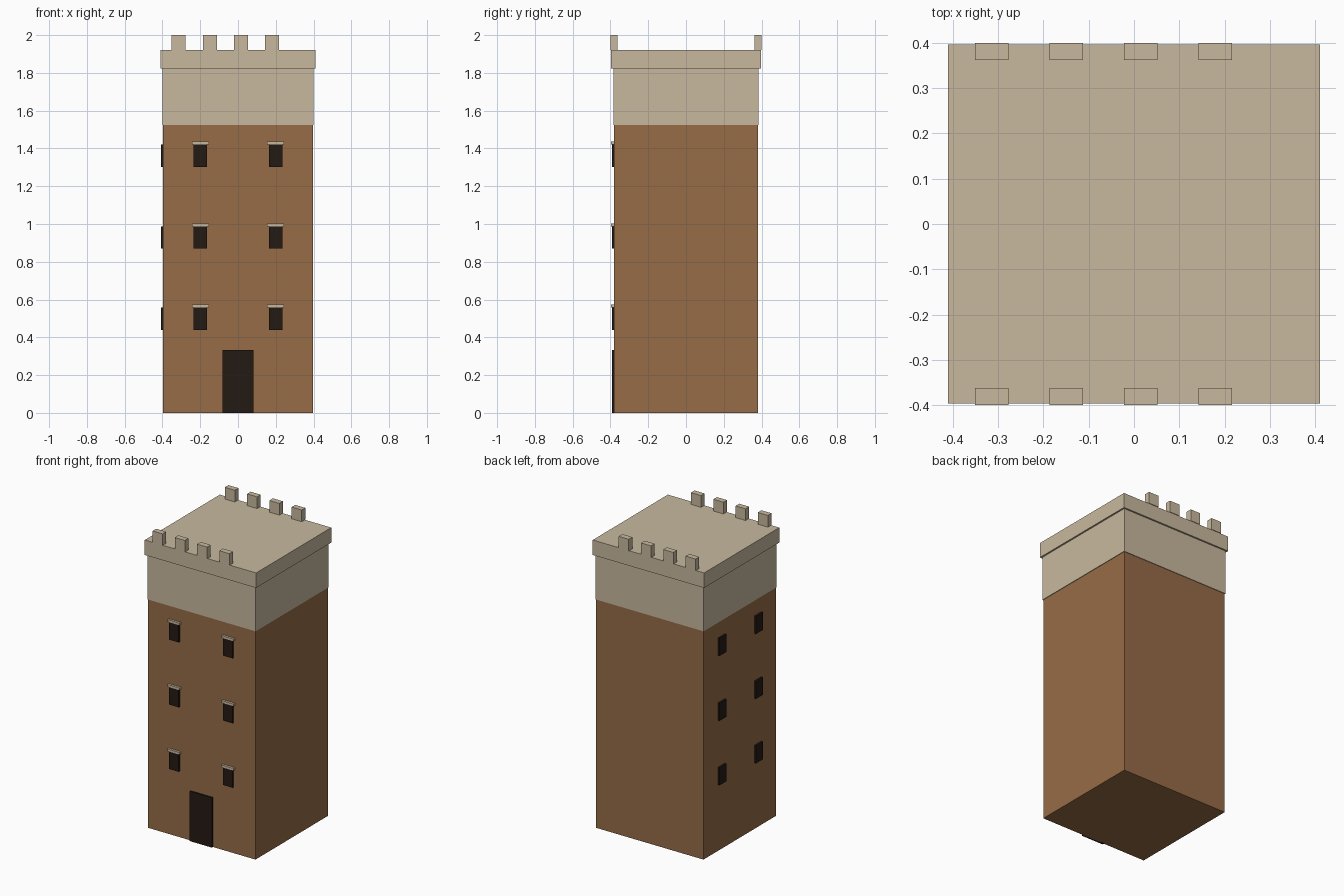
import bpy

if "Cube" in bpy.data.objects:
    bpy.data.objects.remove(bpy.data.objects["Cube"])


def material(name, rgb):
    m = bpy.data.materials.new(name)
    m.diffuse_color = (*rgb, 1)
    m.use_nodes = True
    m.node_tree.nodes["Principled BSDF"].inputs["Base Color"].default_value = m.diffuse_color
    return m


BRICK = material("brick", (0.305, 0.15, 0.061))
STONE = material("pale_stone", (0.578, 0.485, 0.342))
DARK = material("dark_opening", (0.017, 0.010, 0.007))


def box(name, lo, hi, mat):
    """Box between two opposite corners."""
    bpy.ops.mesh.primitive_cube_add(
        size=1, location=[(a + b) / 2 for a, b in zip(lo, hi)])
    ob = bpy.context.object
    ob.name = name
    ob.scale = [b - a for a, b in zip(lo, hi)]
    bpy.ops.object.transform_apply(location=False, rotation=False, scale=True)
    ob.data.materials.append(mat)
    return ob


def tier(name, hx, hy, z0, z1, mat):
    return box(name, (-hx, -hy, z0), (hx, hy, z1), mat)


# Stacked tiers of the tower
BX, BY = 0.396, 0.381
tier("tower_body", BX, BY, 0, 1.525, BRICK)
tier("upper_band", 0.4, 0.385, 1.525, 1.822, STONE)
tier("parapet", 0.411, 0.396, 1.822, 1.922, STONE)

# Battlements along the front and back edges
for i in range(4):
    x = -0.314 + i * 0.1645
    for side, y0, y1 in (("front", -0.4, -0.362), ("back", 0.362, 0.4)):
        box(f"{side}_merlon_{i + 1}", (x - 0.037, y0, 1.922),
            (x + 0.037, y1, 2.0), STONE)

# Door
box("door", (-0.082, -0.392, 0), (0.082, -BY + 0.01, 0.332), DARK)

# Windows: front ones carry lintels, left ones are plain
W, H = 0.036, 0.118
for row, z in enumerate((0.44, 0.87, 1.303), 1):
    for s, col in ((-1, "a"), (1, "b")):
        x, y = s * 0.199, s * 0.192
        box(f"front_window_{row}{col}", (x - W, -0.392, z),
            (x + W, -BY + 0.01, z + H), DARK)
        box(f"lintel_{row}{col}", (x - 0.045, -0.396, z + H),
            (x + 0.045, -BY + 0.01, z + H + 0.015), STONE)
        box(f"left_window_{row}{col}", (-0.408, y - W, z),
            (-BX + 0.01, y + W, z + H), DARK)
